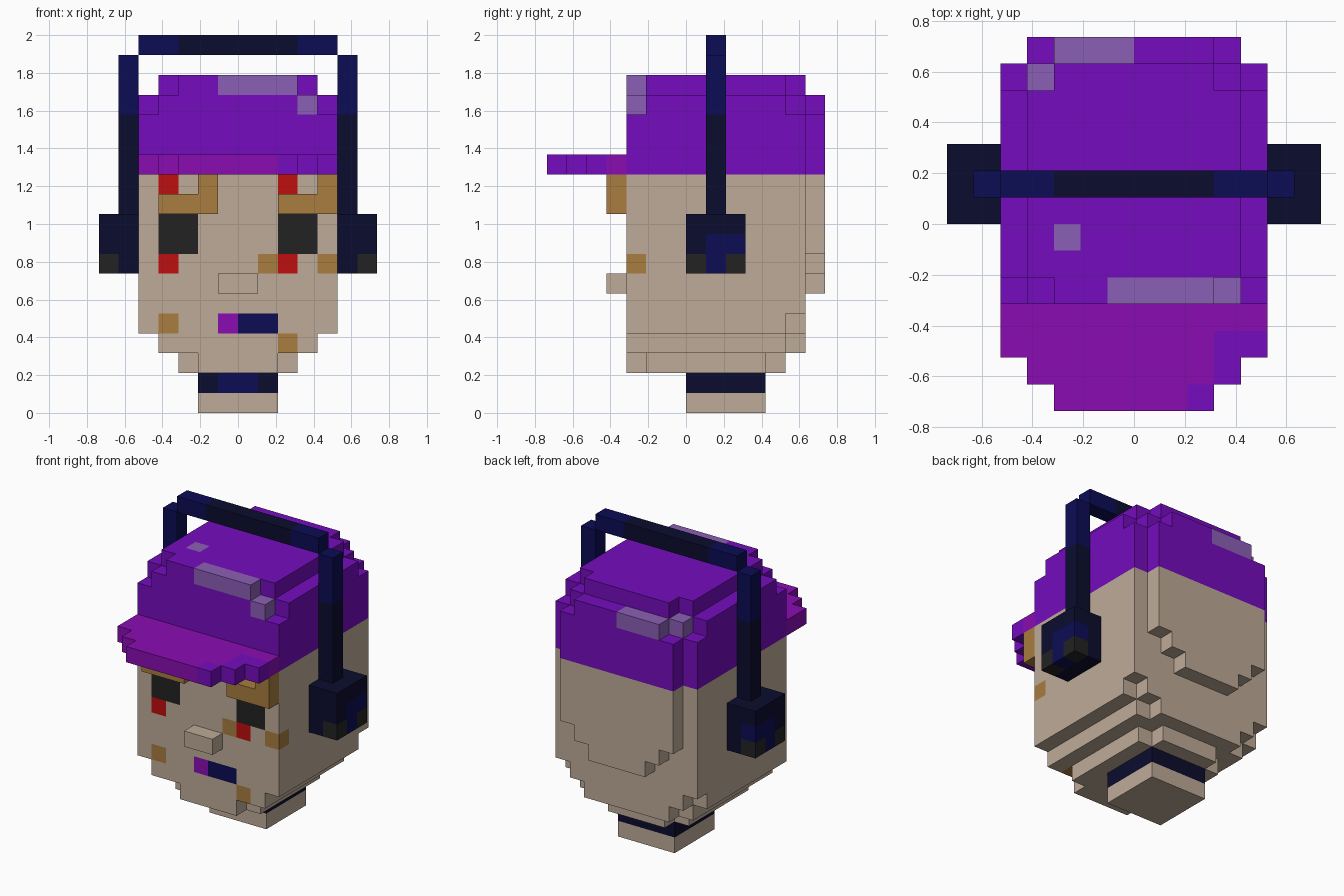
import bpy, bmesh, math
from mathutils import Vector

if "Cube" in bpy.data.objects:
    bpy.data.objects.remove(bpy.data.objects["Cube"])

U = 2 / 19  # size of one block


def linear(hexcode):
    out = []
    for i in (0, 2, 4):
        c = int(hexcode[i:i + 2], 16) / 255
        out.append(c / 12.92 if c <= 0.04045 else ((c + 0.055) / 1.055) ** 2.4)
    return (*out, 1)


COLOURS = {
    "skin": "BEAB98", "purple": "750CBE", "magenta": "8A0CB2", "lilac": "8B5FB5",
    "red": "BF0E0E", "brown": "A87D3F", "charcoal": "222222",
    "dark_navy": "0B0C2E", "blue": "0C0C55",
}
MATS = {}
for label, code in COLOURS.items():
    MATS[label] = bpy.data.materials.new(label)
    MATS[label].diffuse_color = linear(code)

PARTS = {}


def fill(part, colour, x, y, z, mirror=False):
    """Fill a block range with a colour; later calls repaint earlier blocks."""
    cells = PARTS.setdefault(part, {})
    for i in range(*x):
        for j in range(*y):
            for k in range(*z):
                cells[i, j, k] = colour
                if mirror:
                    cells[-1 - i, j, k] = colour


def sym(part, colour, half, y, z):
    fill(part, colour, (-half, half), y, z)


# neck with choker
sym("neck", "skin", 2, (0, 4), (0, 1))
sym("choker", "dark_navy", 2, (0, 4), (1, 2))
sym("choker", "blue", 1, (0, 1), (1, 2))

# head: jaw layers, then skull, then stepped back of the head
sym("head", "skin", 3, (-2, 4), (2, 3))
sym("head", "skin", 2, (-3, 5), (2, 3))
sym("head", "skin", 4, (-3, 5), (3, 4))
sym("head", "skin", 3, (-3, 6), (3, 4))
sym("head", "skin", 5, (-3, 5), (4, 5))
sym("head", "skin", 4, (-3, 6), (4, 5))
sym("head", "skin", 5, (-3, 6), (5, 12))
sym("head", "skin", 2, (6, 7), (6, 7))
sym("head", "skin", 3, (6, 7), (7, 8))
sym("head", "skin", 4, (6, 7), (8, 12))

# painted face details
FRONT = (-3, -2)
for colour, x, z in [
    ("charcoal", (-4, -2), (8, 10)), ("charcoal", (2, 4), (8, 10)),
    ("red", (-4, -3), (7, 8)), ("red", (2, 3), (7, 8)),
    ("red", (-4, -3), (11, 12)), ("red", (2, 3), (11, 12)),
    ("brown", (1, 2), (7, 8)), ("brown", (4, 5), (7, 8)),
    ("brown", (-4, -3), (4, 5)), ("brown", (2, 3), (3, 4)),
    ("magenta", (-1, 0), (4, 5)), ("blue", (0, 2), (4, 5)),
]:
    fill("head", colour, x, FRONT, z)

# nose and brows
sym("nose", "skin", 1, (-4, -3), (6, 7))
for name, x, tip in [("brow_left", (-4, -1), (-2, -1)), ("brow_right", (2, 5), (4, 5))]:
    fill(name, "brown", x, (-4, -3), (10, 11))
    fill(name, "brown", tip, (-4, -3), (11, 12))

# cap crown
sym("cap", "purple", 5, (-3, 6), (12, 15))
sym("cap", "purple", 4, (6, 7), (12, 15))
sym("cap", "purple", 5, (-2, 5), (15, 16))
sym("cap", "purple", 4, (-3, 6), (15, 16))
sym("cap", "purple", 3, (6, 7), (15, 16))
sym("cap", "purple", 4, (-2, 5), (16, 17))
sym("cap", "purple", 3, (-3, 6), (16, 17))
# cap highlights
fill("cap", "lilac", (-1, 3), (-3, -2), (16, 17))
fill("cap", "lilac", (3, 4), (-3, -2), (15, 16))
fill("cap", "lilac", (-3, -2), (-1, 0), (16, 17))
fill("cap", "lilac", (-3, 0), (6, 7), (15, 16))
fill("cap", "lilac", (-4, -3), (5, 6), (15, 16))

# brim
sym("brim", "magenta", 5, (-5, -3), (12, 13))
sym("brim", "magenta", 4, (-6, -5), (12, 13))
sym("brim", "magenta", 3, (-7, -6), (12, 13))
fill("brim", "purple", (3, 5), (-5, -4), (12, 13))
fill("brim", "purple", (3, 4), (-6, -5), (12, 13))
fill("brim", "purple", (2, 3), (-7, -6), (12, 13))

# headphones: band, posts and ear cups
sym("headphone_band", "dark_navy", 3, (1, 2), (18, 19))
fill("headphone_band", "blue", (3, 5), (1, 2), (18, 19), True)
fill("headphone_posts", "dark_navy", (5, 6), (1, 2), (10, 15), True)
fill("headphone_posts", "blue", (5, 6), (1, 2), (15, 18), True)
fill("ear_cups", "dark_navy", (5, 7), (0, 3), (7, 10), True)
fill("ear_cups", "blue", (6, 7), (1, 3), (8, 9), True)
fill("ear_cups", "blue", (6, 7), (1, 2), (7, 8), True)
fill("ear_cups", "charcoal", (6, 7), (0, 1), (7, 8), True)
fill("ear_cups", "charcoal", (6, 7), (2, 3), (7, 8), True)

SOLID = set().union(*PARTS.values())


def build(name, cells):
    """Make the outer skin of the blocks and merge its flat regions."""
    bm = bmesh.new()
    verts = {}
    used = sorted(set(cells.values()))
    for cell, colour in cells.items():
        for axis in range(3):
            for side in (0, 1):
                near = list(cell)
                near[axis] += 2 * side - 1
                if tuple(near) in SOLID:
                    continue
                loop = []
                for a, b in ((0, 0), (1, 0), (1, 1), (0, 1)):
                    p = list(cell)
                    p[axis] += side
                    p[(axis + 1) % 3] += a
                    p[(axis + 2) % 3] += b
                    p = tuple(p)
                    if p not in verts:
                        verts[p] = bm.verts.new(Vector(p) * U)
                    loop.append(verts[p])
                face = bm.faces.new(loop if side else loop[::-1])
                face.material_index = used.index(colour)
    bmesh.ops.dissolve_limit(bm, angle_limit=math.radians(1), verts=bm.verts[:],
                             edges=bm.edges[:], delimit={'MATERIAL'})
    mesh = bpy.data.meshes.new(name)
    bm.to_mesh(mesh)
    bm.free()
    for colour in used:
        mesh.materials.append(MATS[colour])
    bpy.context.collection.objects.link(bpy.data.objects.new(name, mesh))


for part_name, part_cells in PARTS.items():
    build(part_name, part_cells)

for m in bpy.data.materials:
    if m.users and not m.is_grease_pencil:
        m.use_nodes = True
        m.node_tree.nodes["Principled BSDF"].inputs["Base Color"].default_value = m.diffuse_color
